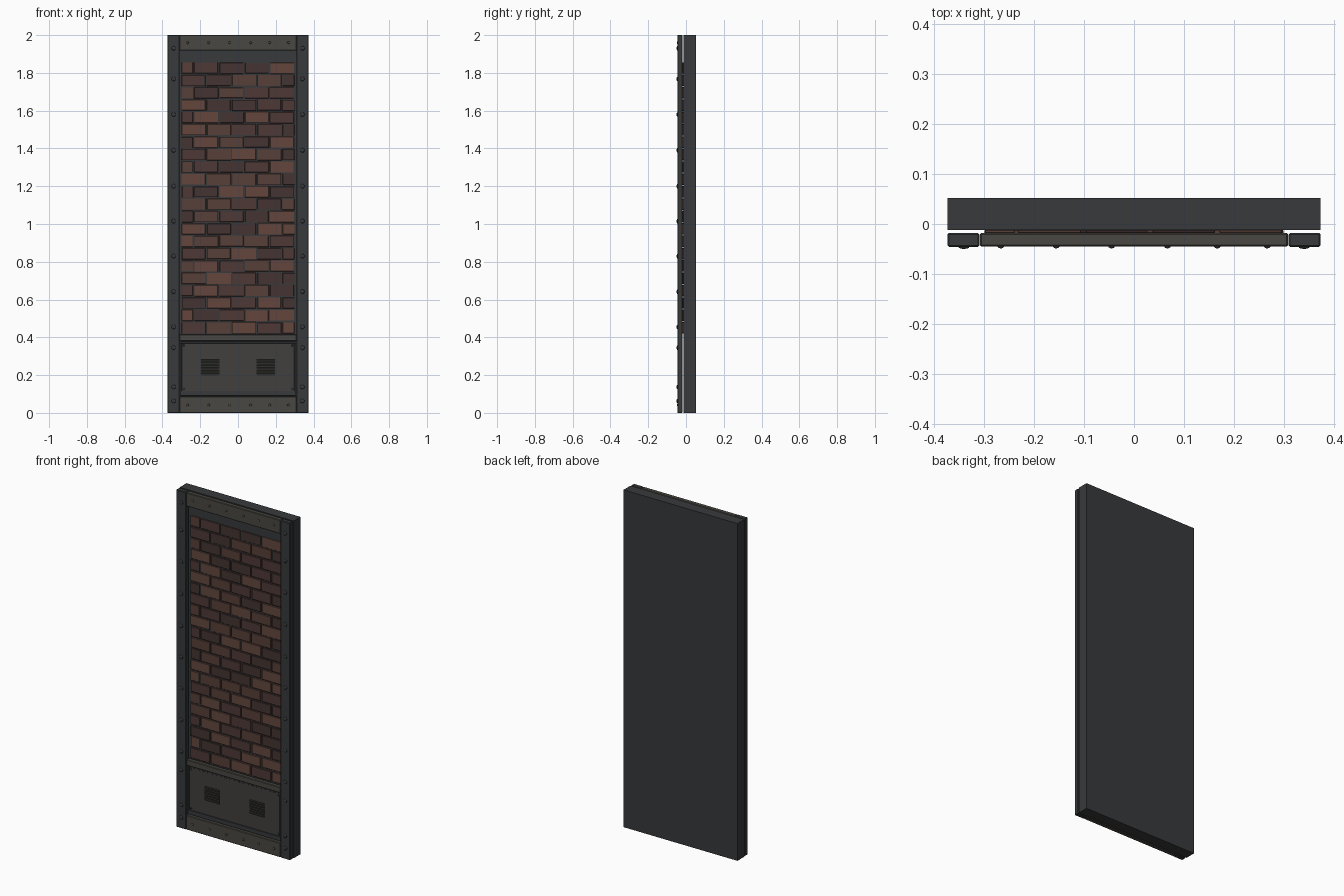
import bpy, bmesh, random
from math import radians
from mathutils import Matrix, Vector

if "Cube" in bpy.data.objects:
    bpy.data.objects.remove(bpy.data.objects["Cube"])

random.seed(7)


def material(name, rgb):
    m = bpy.data.materials.new(name)
    m.diffuse_color = (*rgb, 1)
    m.use_nodes = True
    m.node_tree.nodes["Principled BSDF"].inputs["Base Color"].default_value = m.diffuse_color
    return m


DARK = material("dark_steel", (0.038, 0.041, 0.043))
WARM = material("worn_steel", (0.068, 0.063, 0.054))
PANEL = material("panel_steel", (0.052, 0.050, 0.047))
BLACK = material("shadow_steel", (0.02, 0.02, 0.02))
BRICKS = [material("brick_%d" % i, c) for i, c in enumerate([
    (0.125, 0.062, 0.047), (0.098, 0.050, 0.040),
    (0.075, 0.040, 0.036), (0.058, 0.033, 0.031)])]


def add_box(bm, x0, x1, y0, y1, z0, z1, mat=0):
    size = Matrix.Diagonal((x1 - x0, y1 - y0, z1 - z0, 1))
    centre = Vector(((x0 + x1) / 2, (y0 + y1) / 2, (z0 + z1) / 2))
    new = bmesh.ops.create_cube(bm, size=1, matrix=Matrix.Translation(centre) @ size)
    for f in {f for v in new["verts"] for f in v.link_faces}:
        f.material_index = mat


def finish(name, bm, mats, bevel=0, smooth=False):
    me = bpy.data.meshes.new(name)
    bm.to_mesh(me)
    bm.free()
    for m in mats:
        me.materials.append(m)
    ob = bpy.data.objects.new(name, me)
    bpy.context.collection.objects.link(ob)
    if smooth:
        me.shade_smooth()
    if bevel:
        mod = ob.modifiers.new("edge_bevel", "BEVEL")
        mod.width, mod.segments = bevel, 1
    return ob


def boxes(name, spans, mat, bevel=0):
    bm = bmesh.new()
    for s in spans:
        add_box(bm, *s)
    return finish(name, bm, [mat], bevel)


# Backing slab
boxes("back_slab", [(-0.374, 0.374, -0.012, 0.052, 0, 2)], DARK)

# Frame: side posts stand slightly off the slab, rails run between them
for side, (a, b) in {"left": (-0.374, -0.31), "right": (0.31, 0.374)}.items():
    boxes(side + "_post", [(a, b, -0.046, -0.018, 0, 2)], DARK, 0.003)
boxes("top_rail", [(-0.309, 0.309, -0.045, -0.018, 1.918, 2)], WARM, 0.003)
boxes("bottom_rail", [(-0.309, 0.309, -0.045, -0.018, 0, 0.086)], WARM, 0.003)
boxes("middle_rail", [(-0.309, 0.309, -0.043, -0.018, 0.38, 0.415)], WARM, 0.003)

# Running-bond brickwork, alternate rows shifted by half a brick
bm = bmesh.new()
pitch_x, pitch_z, gap = 0.1335, 0.0655, 0.004
for row in range(22):
    z = 0.418 + row * pitch_z
    x = -0.302 - (pitch_x / 2 if row % 2 else 0)
    while x < 0.29:
        x0 = max(x, -0.302) + random.uniform(0.5, 1.4) * gap
        x1 = min(x + pitch_x, 0.302) - random.uniform(0.3, 1.2) * gap
        front = -0.0175 - random.uniform(0, 0.003)
        add_box(bm, x0, x1, front, -0.0119, z + random.uniform(0.3, 1.2) * gap,
                z + pitch_z - random.uniform(0.5, 1.5) * gap, random.randrange(4))
        x += pitch_x
finish("bricks", bm, BRICKS, 0.0015)

# Lower service panel with a thin raised rim
boxes("service_panel", [(-0.305, 0.305, -0.030, -0.019, 0.09, 0.378)], PANEL)
boxes("panel_rim", [(-0.305, 0.305, -0.034, -0.029, 0.368, 0.378),
                    (-0.305, 0.305, -0.034, -0.029, 0.09, 0.116),
                    (-0.305, -0.297, -0.034, -0.029, 0.116, 0.368),
                    (0.297, 0.305, -0.034, -0.029, 0.116, 0.368)], DARK, 0.001)

# Louvred vents
for side, cx in (("left", -0.147), ("right", 0.147)):
    boxes(side + "_vent_plate",
          [(cx - 0.045, cx + 0.045, -0.0315, -0.0295, 0.198, 0.284)], BLACK)
    bm = bmesh.new()
    for i in range(6):
        z = 0.205 + i * 0.0145
        tilt = (Matrix.Translation((cx, -0.033, z)) @ Matrix.Rotation(radians(25), 4, "X")
                @ Matrix.Diagonal((0.096, 0.005, 0.009, 1)))
        bmesh.ops.create_cube(bm, size=1, matrix=tilt)
    finish(side + "_vent_slats", bm, [PANEL])


# Domed rivets facing the front, flattened spheres sunk into the steel
def rivets(name, points, y, radius, height, mat):
    bm = bmesh.new()
    for x, z in points:
        bmesh.ops.create_uvsphere(
            bm, u_segments=10, v_segments=6, radius=1,
            matrix=Matrix.Translation((x, y, z)) @ Matrix.Rotation(radians(90), 4, "X")
            @ Matrix.Diagonal((radius, radius, height, 1)))
    finish(name, bm, [mat], smooth=True)


post_z = [0.063, 0.137, 0.345, 0.455, 0.642, 0.83, 1.015, 1.2, 1.39, 1.58, 1.768, 1.93]
rivets("post_rivets", [(s * 0.341, z) for s in (-1, 1) for z in post_z],
       -0.0455, 0.012, 0.0045, DARK)
rail_x = [-0.267, -0.156, -0.045, 0.067, 0.167, 0.267]
rivets("rail_rivets", [(x, z) for x in rail_x for z in (0.042, 1.96)],
       -0.0445, 0.007, 0.0045, WARM)
rivets("panel_rivets", [(x, z) for x in (-0.287, 0.287) for z in (0.128, 0.357)],
       -0.030, 0.005, 0.004, DARK)
